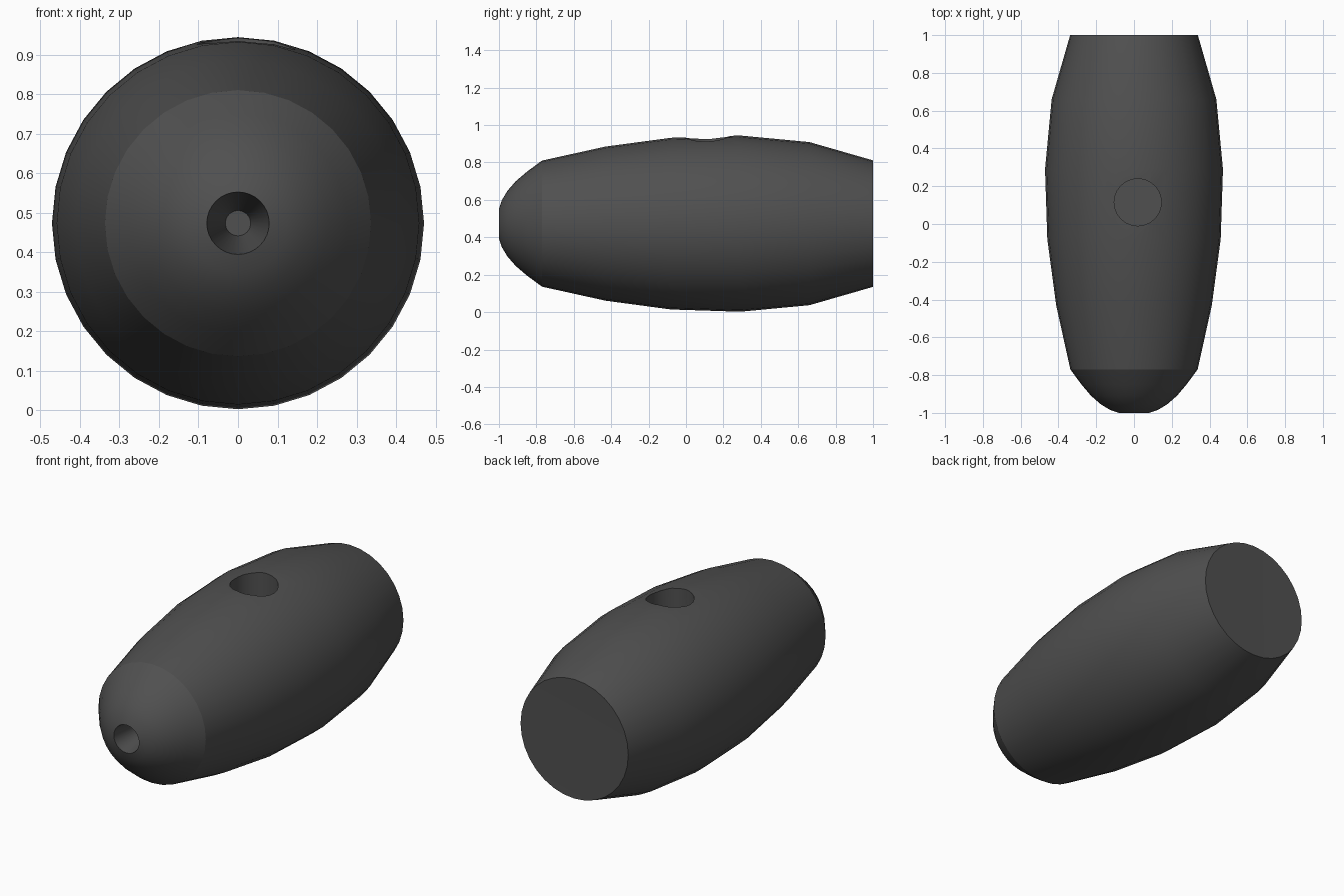
import bpy, bmesh, math

if "Cube" in bpy.data.objects:
    bpy.data.objects.remove(bpy.data.objects["Cube"])

CZ = 0.473   # height of the long axis
SIDES = 32

def lathe(name, profile, sides):
    """Spin (y, radius) points around the long axis; zero radius closes an end."""
    bm = bmesh.new()
    rings = []
    for y, r in profile:
        if r == 0:
            rings.append([bm.verts.new((0, y, CZ))] * sides)
        else:
            rings.append([bm.verts.new((r * math.sin(2 * math.pi * i / sides), y,
                                        CZ + r * math.cos(2 * math.pi * i / sides)))
                          for i in range(sides)])
    for a, b in zip(rings, rings[1:]):
        for i in range(sides):
            j = (i + 1) % sides
            bm.faces.new(list(dict.fromkeys([a[i], a[j], b[j], b[i]])))
    bmesh.ops.recalc_face_normals(bm, faces=bm.faces)
    mesh = bpy.data.meshes.new(name)
    bm.to_mesh(mesh)
    bm.free()
    obj = bpy.data.objects.new(name, mesh)
    bpy.context.collection.objects.link(obj)
    return obj

# Barrel body: tapered nose recess, rounded nose, bulged sides, flat back
body = lathe("barrel_body", [
    (-0.70, 0), (-0.70, 0.032), (-1.0, 0.079),
    (-0.985, 0.125), (-0.955, 0.175), (-0.91, 0.227), (-0.85, 0.278), (-0.77, 0.337),
    (-0.43, 0.412), (-0.08, 0.459), (0.29, 0.471), (0.66, 0.436),
    (1.0, 0.338), (0.995, 0)], SIDES)

# Round socket in the top
bpy.ops.mesh.primitive_cylinder_add(vertices=24, radius=0.125, depth=0.6,
                                    location=(0.02, 0.115, 0.95))
cutter = bpy.context.object
cutter.name = "socket_cutter"
cutter.hide_render = True

bpy.ops.object.select_all(action='DESELECT')
body.select_set(True)
bpy.context.view_layer.objects.active = body
cut = body.modifiers.new("socket", 'BOOLEAN')
cut.operation = 'DIFFERENCE'
cut.solver = 'EXACT'
cut.object = cutter
bpy.ops.object.modifier_apply(modifier=cut.name)
bpy.data.objects.remove(cutter)

# Smooth shading with crisp rims
bpy.ops.object.shade_smooth_by_angle(angle=math.radians(23))

# Dark grey finish
mat = bpy.data.materials.new("dark_grey")
mat.diffuse_color = (0.08, 0.08, 0.08, 1)
mat.use_nodes = True
mat.node_tree.nodes["Principled BSDF"].inputs["Base Color"].default_value = mat.diffuse_color
body.data.materials.clear()
body.data.materials.append(mat)
